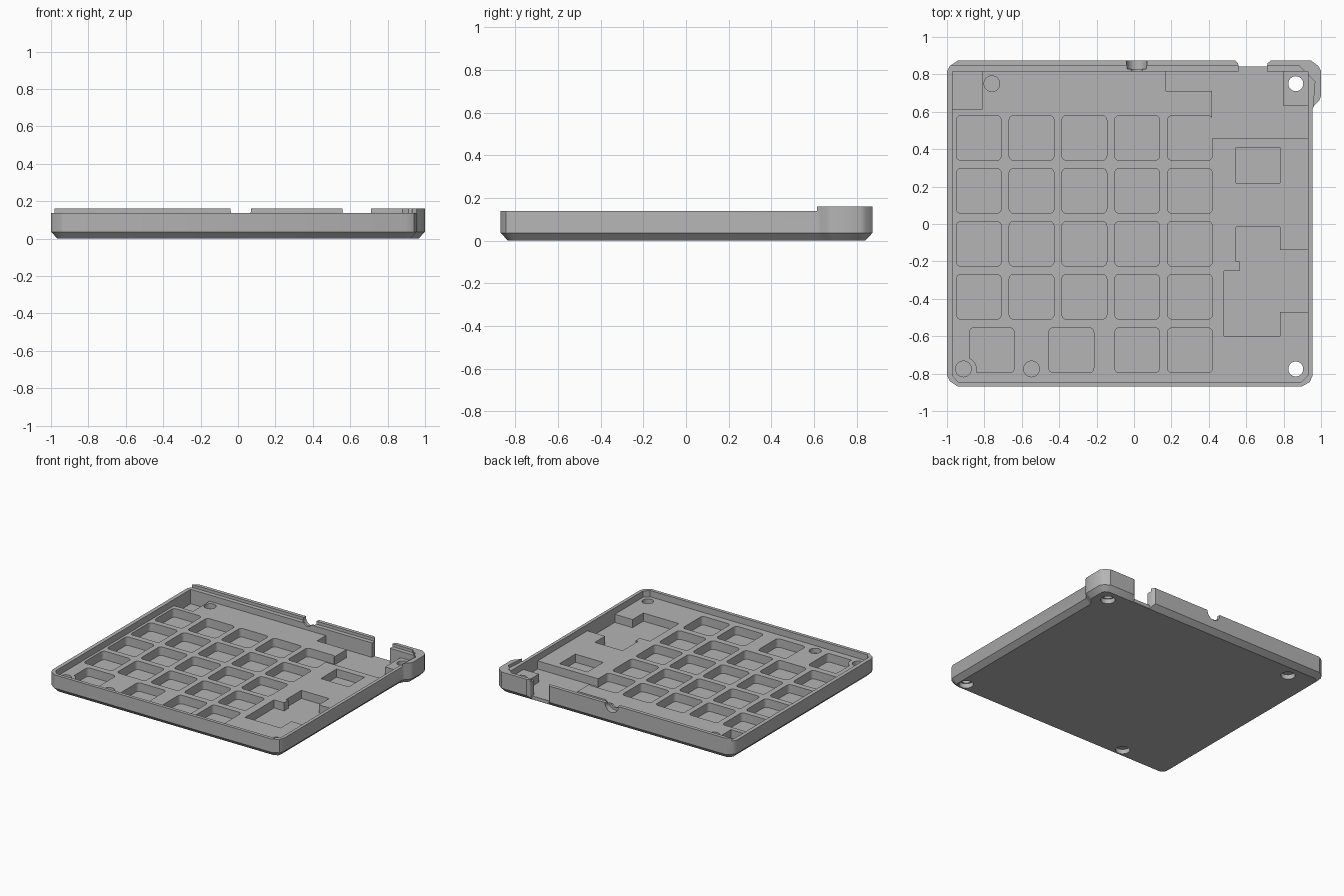
import bpy, bmesh, math
from mathutils import Vector, Matrix

cube = bpy.data.objects.get("Cube")
if cube:
    bpy.data.objects.remove(cube, do_unlink=True)

grey = bpy.data.materials.new("plain_grey")
grey.use_nodes = True
grey.diffuse_color = (0.46, 0.46, 0.46, 1)
grey.node_tree.nodes["Principled BSDF"].inputs["Base Color"].default_value = (0.46, 0.46, 0.46, 1)


def loft(name, rings):
    """Solid through (outline, z) rings that share a vertex count."""
    bm = bmesh.new()
    loops = [[bm.verts.new((x, y, z)) for x, y in pts] for pts, z in rings]
    n = len(loops[0])
    bm.faces.new(loops[0][::-1])
    bm.faces.new(loops[-1])
    for low, high in zip(loops, loops[1:]):
        for i in range(n):
            j = (i + 1) % n
            bm.faces.new((low[i], low[j], high[j], high[i]))
    bmesh.ops.recalc_face_normals(bm, faces=bm.faces)
    mesh = bpy.data.meshes.new(name)
    bm.to_mesh(mesh)
    bm.free()
    mesh.materials.append(grey)
    ob = bpy.data.objects.new(name, mesh)
    bpy.context.scene.collection.objects.link(ob)
    return ob


def prism(pts, low, high):
    return loft("cutter", [(pts, low), (pts, high)])


def inset(pts, d):
    """Mitred inward offset of a counter-clockwise outline."""
    out = []
    n = len(pts)
    for i in range(n):
        a, b, c = (Vector(pts[k % n]) for k in (i - 1, i, i + 1))
        e, f = (b - a).normalized(), (c - b).normalized()
        p, q = Vector((-e.y, e.x)), Vector((-f.y, f.x))
        out.append(tuple(b + (p + q) * d / (1 + p.dot(q))))
    return out


def circle(x, y, r, n=32):
    return [(x + r * math.cos(math.tau * i / n), y + r * math.sin(math.tau * i / n)) for i in range(n)]


def round_square(x, y, half, r):
    pts = []
    for k in range(4):
        a = math.pi / 4 + k * math.pi / 2
        cx = x + math.copysign(half - r, math.cos(a))
        cy = y + math.copysign(half - r, math.sin(a))
        for s in range(5):
            t = k * math.pi / 2 + s * math.pi / 8
            pts.append((cx + r * math.cos(t), cy + r * math.sin(t)))
    return pts


def cut(target, cutter):
    cutter.hide_render = True
    mod = target.modifiers.new("cut", "BOOLEAN")
    mod.operation, mod.solver, mod.object = "DIFFERENCE", "EXACT", cutter
    bpy.context.view_layer.update()
    bpy.context.view_layer.objects.active = target
    bpy.ops.object.modifier_apply(modifier=mod.name)
    bpy.data.objects.remove(cutter, do_unlink=True)


FLOOR, DEEP, RIM, LIP, OVER = 0.09, 0.028, 0.138, 0.16, 0.3

# Tray body with a bevelled underside and a bulge at the back left corner
outline = [(-0.94, -0.87), (0.895, -0.87), (0.94, -0.845), (0.955, -0.81), (0.955, 0.615),
           (0.965, 0.635), (0.99, 0.66), (1, 0.685), (1, 0.82), (0.985, 0.845), (0.945, 0.875),
           (-0.94, 0.875), (-0.985, 0.845), (-1, 0.815), (-1, -0.81), (-0.985, -0.84)]
tray = loft("tray", [(inset(outline, 0.035), 0), (outline, 0.036), (outline, LIP)])

# Lower rim everywhere except the raised back lip
cut(tray, prism([(-1.1, -1), (1.1, -1), (1.1, 0.615), (0.955, 0.615), (0.967, 0.76),
                 (0.88, 0.848), (-1.1, 0.848)], RIM, OVER))

# Main cavity
cut(tray, prism([(-0.94, -0.845), (0.895, -0.845), (0.93, -0.81), (0.93, 0.815),
                 (-0.97, 0.815), (-0.97, -0.81)], FLOOR, OVER))

# Switch pockets
columns = [-0.83 + 0.2823 * i for i in range(5)]
spots = [(x, 0.46 - 0.283 * row) for row in range(4) for x in columns]
spots += [(x, -0.675) for x in (-0.76, -0.335, columns[3], columns[4])]
for x, y in spots:
    pocket = prism(round_square(x, y, 0.12, 0.025), DEEP - 0.003, 0.12)
    if (x, y) == (-0.76, -0.675):
        cut(pocket, prism(circle(-0.91, -0.78, 0.07), -0.1, OVER))
    cut(tray, pocket)

# Component recesses
recesses = [
    [(0.17, 0.815), (0.17, 0.71), (0.418, 0.71), (0.418, 0.46), (0.93, 0.46),
     (0.93, 0.63), (0.8, 0.63), (0.8, 0.815)],
    [(0.545, 0.22), (0.78, 0.22), (0.78, 0.41), (0.545, 0.41)],
    [(0.48, -0.6), (0.78, -0.6), (0.78, -0.47), (0.93, -0.47), (0.93, -0.14), (0.78, -0.14),
     (0.78, -0.015), (0.545, -0.015), (0.545, -0.2), (0.565, -0.2), (0.565, -0.25), (0.48, -0.25)],
    [(-0.97, 0.615), (-0.81, 0.615), (-0.81, 0.815), (-0.97, 0.815)],
]
for pts in recesses:
    cut(tray, prism(pts, DEEP, 0.12))

# Screw holes: two open, two blind from both sides, one from above only
for x, y in ((0.865, 0.75), (0.865, -0.775)):
    cut(tray, prism(circle(x, y, 0.04), -0.1, 0.12))
    cut(tray, prism(circle(x, y, 0.05), -0.1, 0.035))
for x, y in ((-0.76, 0.75), (-0.548, -0.775)):
    cut(tray, prism(circle(x, y, 0.042), 0.055, 0.12))
    cut(tray, prism(circle(x, y, 0.05), -0.1, 0.035))
cut(tray, prism(circle(-0.912, -0.775, 0.042), DEEP, 0.12))

# Connector opening in the back wall
cut(tray, prism([(0.56, 0.842), (0.71, 0.842), (0.715, 0.86), (0.733, 0.875), (0.733, 1),
                 (0.54, 1), (0.54, 0.875), (0.555, 0.86)], -0.1, OVER))
cut(tray, prism([(0.56, 0.8), (0.71, 0.8), (0.71, 0.86), (0.56, 0.86)], DEEP, OVER))

# Round cable notch in the back wall, wider on the outside
for r, near, far in ((0.036, 0.8, 1), (0.055, 0.83, 1)):
    notch = prism(circle(0.015, 0.155, r), -far, -near)
    notch.data.transform(Matrix.Rotation(math.pi / 2, 4, "X"))
    notch.data.transform(Matrix.Translation((0, 0, 0)))
    cut(tray, notch)

# Smooth only the curved walls
bpy.ops.object.select_all(action="DESELECT")
tray.select_set(True)
bpy.context.view_layer.objects.active = tray
bpy.ops.object.shade_smooth_by_angle(angle=math.radians(32))
